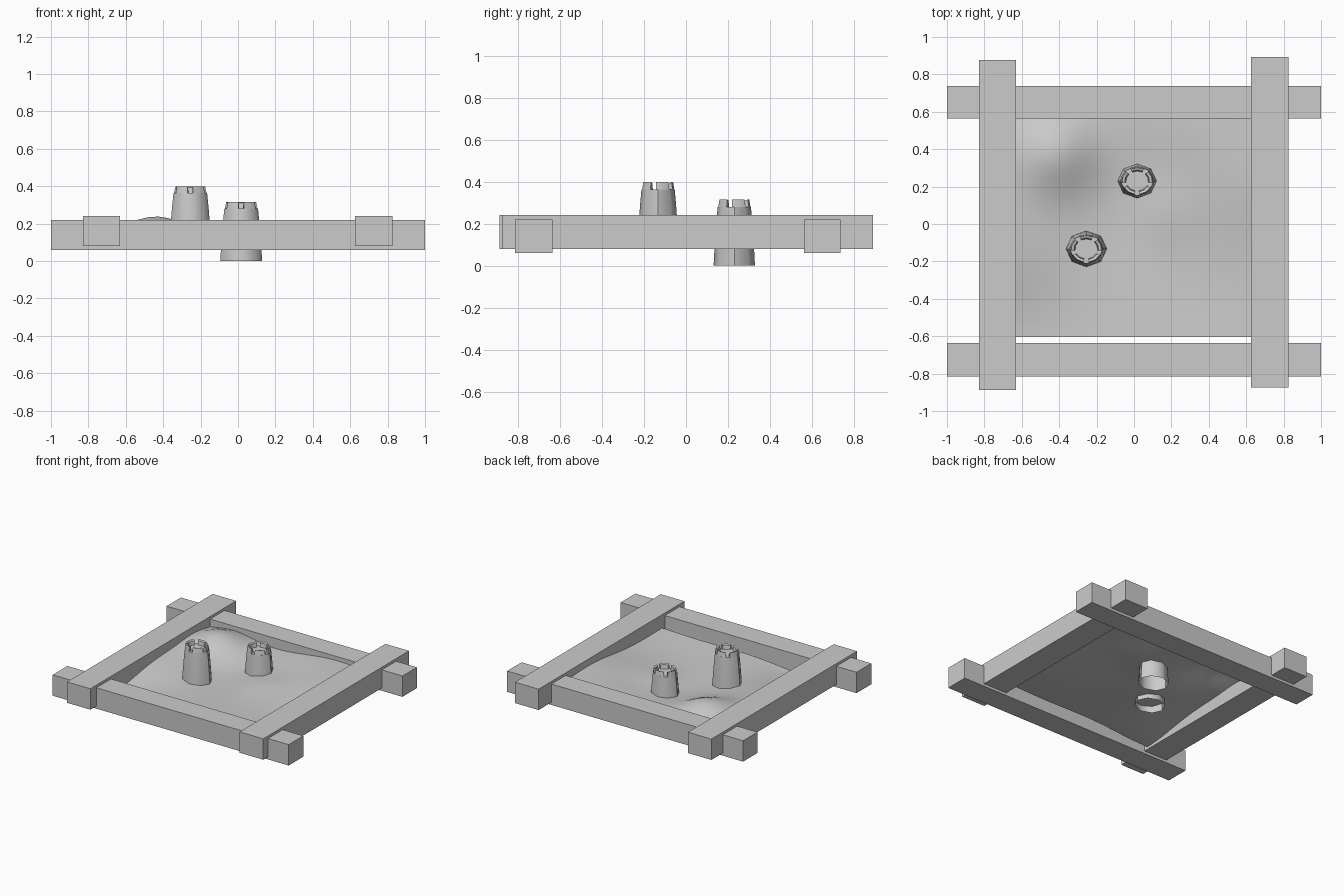
import bpy, bmesh, math
from math import cos, sin, radians, exp

if "Cube" in bpy.data.objects:
    bpy.data.objects.remove(bpy.data.objects["Cube"])


def finish(name, bm, smooth=None):
    bmesh.ops.recalc_face_normals(bm, faces=bm.faces[:])
    me = bpy.data.meshes.new(name)
    bm.to_mesh(me)
    bm.free()
    ob = bpy.data.objects.new(name, me)
    bpy.context.collection.objects.link(ob)
    if smooth:
        bpy.ops.object.select_all(action='DESELECT')
        ob.select_set(True)
        bpy.context.view_layer.objects.active = ob
        bpy.ops.object.shade_smooth_by_angle(angle=radians(smooth))
    return ob


def beam(name, lo, hi):
    bm = bmesh.new()
    bmesh.ops.create_cube(bm, size=1)
    for v in bm.verts:
        v.co = [l + (h - l) * (c + 0.5) for l, h, c in zip(lo, hi, v.co)]
    finish(name, bm)


# Crossed timber frame
beam("front_beam", (-1, -0.815, 0.06), (1, -0.637, 0.22))
beam("back_beam", (-1, 0.563, 0.06), (1, 0.737, 0.22))
beam("left_beam", (-0.828, -0.888, 0.08), (-0.63, 0.876, 0.24))
beam("right_beam", (0.625, -0.873, 0.08), (0.825, 0.892, 0.24))

# Wavy sand sheet: (x, y, height, radius) of each mound or dip
MOUNDS = [(-0.42, 0.38, 0.096, 0.15), (0.4, 0.6, 0.045, 0.25), (-0.63, 0.0, 0.035, 0.3),
          (0.62, 0.2, 0.04, 0.22), (0.17, 0.06, 0.02, 0.12), (0.3, -0.4, -0.015, 0.2),
          (-0.05, 0.06, -0.038, 0.3), (-0.6, -0.6, -0.045, 0.25)]


def sand_z(x, y):
    return 0.14 + sum(h * exp(-((x - a) ** 2 + (y - b) ** 2) / (2 * r * r))
                      for a, b, h, r in MOUNDS)


bm = bmesh.new()
bmesh.ops.create_grid(bm, x_segments=24, y_segments=24, size=0.5)
for v in bm.verts:
    x, y = v.co.x * 1.28, v.co.y * 1.21
    v.co = (x, y, sand_z(x, y))
finish("sand", bm, 60)


# Octagonal sand towers, slightly flattened front to back, with crenellated tops
def ring_point(r, deg, z):
    return (r * cos(radians(deg)), 0.88 * r * sin(radians(deg)), z)


def tower(name, loc):
    bm = bmesh.new()
    # Tapered wall, open underneath, capped by a sunken floor
    rings = [[bm.verts.new(ring_point(r, 45 * i, z)) for i in range(8)]
             for r, z in [(0.112, 0), (0.106, 0.1), (0.098, 0.2), (0.09, 0.28)]]
    for a, b in zip(rings, rings[1:]):
        for i in range(8):
            j = (i + 1) % 8
            bm.faces.new((a[i], a[j], b[j], b[i]))
    bm.faces.new(rings[-1])
    # Five merlons separated by narrow notches
    for q in range(5):
        secs = []
        for d in (10, 36, 62):
            a = q * 72 - 90 + d
            secs.append([bm.verts.new(ring_point(r, a, z)) for r, z in
                         [(0.088, 0.279), (0.081, 0.315), (0.066, 0.31), (0.06, 0.279)]])
        for s, t in zip(secs, secs[1:]):
            for i in range(3):
                bm.faces.new((s[i], t[i], t[i + 1], s[i + 1]))
        bm.faces.new(secs[0])
        bm.faces.new(secs[-1])
    finish(name, bm, 50).location = loc


tower("left_tower", (-0.255, -0.133, 0.083))
tower("back_tower", (0.017, 0.23, 0))
